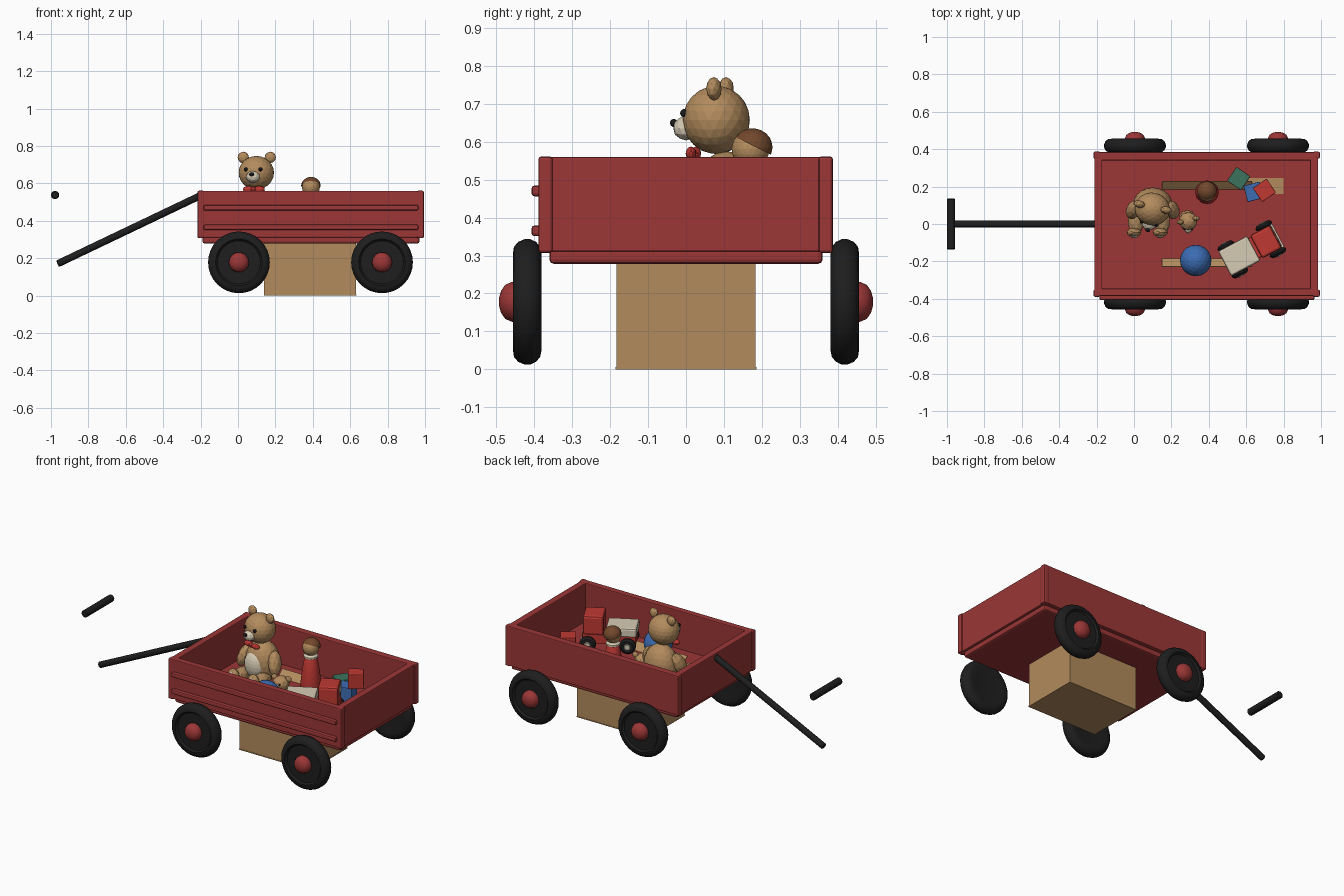
import bpy, bmesh, math
from mathutils import Vector, Matrix

if "Cube" in bpy.data.objects:
    bpy.data.objects.remove(bpy.data.objects["Cube"])


def mat(name, r, g, b):
    m = bpy.data.materials.new(name)
    m.diffuse_color = (r, g, b, 1)
    m.use_nodes = True
    m.node_tree.nodes["Principled BSDF"].inputs["Base Color"].default_value = m.diffuse_color
    return m


RED = mat("wagon red", 0.33, 0.037, 0.037)
TOY = mat("toy red", 0.52, 0.04, 0.032)
TAN = mat("tan", 0.45, 0.26, 0.11)
CREAM = mat("cream", 0.68, 0.6, 0.46)
BLUE = mat("blue", 0.045, 0.15, 0.45)
GREEN = mat("green", 0.045, 0.17, 0.11)
BROWN = mat("dark brown", 0.17, 0.065, 0.025)
BLACK = mat("black", 0.013, 0.013, 0.013)


def finish(name, bm, material, smooth=False):
    me = bpy.data.meshes.new(name)
    bmesh.ops.recalc_face_normals(bm, faces=bm.faces)
    bm.to_mesh(me)
    bm.free()
    ob = bpy.data.objects.new(name, me)
    bpy.context.collection.objects.link(ob)
    me.materials.append(material)
    if smooth:
        bpy.ops.object.select_all(action='DESELECT')
        ob.select_set(True)
        bpy.context.view_layer.objects.active = ob
        bpy.ops.object.shade_smooth_by_angle(angle=math.radians(35))
    return ob


def box(name, lo, hi, material, bevel=0.0, turn=0.0, tilt=0.0):
    """Box between two corners, turned about its own centre."""
    bm = bmesh.new()
    bmesh.ops.create_cube(bm, size=1)
    lo, hi = Vector(lo), Vector(hi)
    bmesh.ops.scale(bm, vec=hi - lo, verts=bm.verts)
    if bevel:
        bmesh.ops.bevel(bm, geom=bm.edges[:], offset=bevel, segments=2, profile=0.5, affect='EDGES')
    m = Matrix.Rotation(turn, 4, 'Z') @ Matrix.Rotation(tilt, 4, 'X')
    bm.transform(Matrix.Translation((lo + hi) / 2) @ m)
    return finish(name, bm, material)


def ball(name, c, r, material, sub=2, rot=None):
    """Faceted ellipsoid."""
    bm = bmesh.new()
    bmesh.ops.create_icosphere(bm, subdivisions=sub, radius=1)
    r = (r, r, r) if isinstance(r, (int, float)) else r
    bmesh.ops.scale(bm, vec=r, verts=bm.verts)
    bm.transform(Matrix.Translation(c) @ (rot or Matrix()))
    return finish(name, bm, material)


def lathe(name, profile, c, axis, material, n=32):
    """Spin (radius, height) points around an axis through c."""
    bm = bmesh.new()
    rings = [[bm.verts.new((r * math.cos(2 * math.pi * i / n), r * math.sin(2 * math.pi * i / n), h))
              for i in range(n)] for r, h in profile]
    for a, b in zip(rings, rings[1:]):
        for i in range(n):
            bm.faces.new((a[i], a[(i + 1) % n], b[(i + 1) % n], b[i]))
    bm.faces.new(rings[0])
    bm.faces.new(rings[-1])
    q = Vector((0, 0, 1)).rotation_difference(Vector(axis))
    bm.transform(Matrix.Translation(c) @ q.to_matrix().to_4x4())
    return finish(name, bm, material, True)


def rod(name, a, b, r, material, n=16):
    a, b = Vector(a), Vector(b)
    L, e = (b - a).length, r * 0.25
    return lathe(name, [(r - e, 0), (r, e), (r, L - e), (r - e, L)], a, (b - a).normalized(), material, n)


# Wagon tray
box("tray_base", (-0.19, -0.36, 0.278), (0.97, 0.36, 0.32), RED, 0.012)
box("front_wall", (-0.20, -0.385, 0.31), (0.98, -0.345, 0.56), RED, 0.005)
box("back_wall", (-0.20, 0.34, 0.31), (0.98, 0.385, 0.56), RED, 0.005)
box("left_wall", (-0.212, -0.36, 0.31), (-0.17, 0.36, 0.56), RED, 0.005)
box("right_wall", (0.942, -0.36, 0.31), (0.985, 0.36, 0.56), RED, 0.005)
for x in (-0.198, 0.975):
    for y in (-0.37, 0.368):
        box("corner_post", (x - 0.019, y - 0.019, 0.307), (x + 0.019, y + 0.019, 0.561), RED, 0.008)
for z in (0.365, 0.47):
    box("front_rail", (-0.185, -0.407, z - 0.014), (0.965, -0.375, z + 0.014), RED, 0.008)

# Wheels and hubs
tire = [(0.10, 0.004), (0.125, 0.0), (0.145, 0.004), (0.158, 0.015), (0.165, 0.03), (0.165, 0.045),
        (0.158, 0.062), (0.145, 0.073), (0.125, 0.076), (0.115, 0.064), (0.05, 0.064)]
hub = [(0.054, 0.06), (0.054, 0.078), (0.046, 0.096), (0.03, 0.107), (0.012, 0.112)]
for x in (0.005, 0.77):
    for s in (-1, 1):
        lathe("wheel", tire, (x, s * 0.38, 0.178), (0, s, 0), BLACK)
        lathe("wheel_hub", hub, (x, s * 0.38, 0.178), (0, s, 0), RED, 14)

# Handle shaft and grip
rod("handle_shaft", (-0.19, 0, 0.54), (-0.965, 0, 0.17), 0.019, BLACK)
rod("handle_grip", (-0.978, -0.137, 0.538), (-0.978, 0.137, 0.538), 0.022, BLACK)

# Cardboard box under the tray with flaps showing through the floor
box("carton", (0.138, -0.183, 0.003), (0.632, 0.183, 0.30), TAN)
box("carton_bottom", (0.138, -0.185, 0.0), (0.634, 0.185, 0.006), TAN)
for s in (-1, 1):
    box("carton_flap", (0.15, s * 0.203 - 0.035, 0.332), (0.63, s * 0.203 + 0.035, 0.336), TAN,
        tilt=s * 0.7)
box("carton_end_flap", (0.60, 0.16, 0.318), (0.80, 0.245, 0.324), TAN)

# Large teddy bear: body
ball("bear_body", (0.1, 0.105, 0.445), (0.105, 0.09, 0.13), TAN, 3)
ball("bear_belly", (0.085, 0.055, 0.435), (0.07, 0.055, 0.085), CREAM, 3)
for s in (-1, 1):
    ball("bear_arm", (0.1 + s * 0.105, 0.075, 0.465), (0.036, 0.045, 0.075), TAN, 2,
         Matrix.Rotation(-s * 0.3, 4, 'Y') @ Matrix.Rotation(-0.4, 4, 'X'))
    ball("bear_leg", (0.08 + s * 0.07, 0.02, 0.365), (0.043, 0.085, 0.043), TAN)
    ball("bear_foot", (0.07 + s * 0.07, -0.045, 0.372), (0.04, 0.026, 0.052), TAN)
    ball("bear_foot_pad", (0.07 + s * 0.07, -0.062, 0.372), (0.025, 0.013, 0.034), CREAM)

# Large teddy bear: head, turned slightly
HEAD = Vector((0.098, 0.08, 0.657))
TURN = Matrix.Rotation(-0.22, 4, 'Z')


def on_head(x, y, z):
    return HEAD + (TURN @ Vector((x, y, z)))


ball("bear_head", HEAD, (0.095, 0.088, 0.09), TAN, 3, TURN)
ball("bear_muzzle", on_head(0, -0.082, -0.022), (0.038, 0.034, 0.032), CREAM, 2, TURN)
ball("bear_nose", on_head(0, -0.115, -0.008), (0.014, 0.01, 0.011), BLACK, 2, TURN)
for s in (-1, 1):
    ball("bear_ear", on_head(s * 0.074, 0.01, 0.082), (0.031, 0.02, 0.031), TAN, 2, TURN)
    ball("bear_eye", on_head(s * 0.04, -0.078, 0.018), 0.011, BLACK)
    ball("bow_loop", on_head(s * 0.03, -0.062, -0.088), (0.03, 0.014, 0.018), TOY)
ball("bow_knot", on_head(0, -0.068, -0.088), 0.014, TOY)

# Small teddy lying low beside the large one
ball("small_bear_body", (0.285, 0.03, 0.35), (0.045, 0.045, 0.035), TAN)
ball("small_bear_head", (0.29, 0.015, 0.385), (0.05, 0.05, 0.045), TAN)
for s in (-1, 1):
    ball("small_bear_ear", (0.29 + s * 0.042, 0.02 + s * 0.01, 0.415), (0.02, 0.013, 0.02), TAN)
    ball("small_bear_eye", (0.29 + s * 0.02, -0.028, 0.395), 0.006, BLACK)
ball("small_bear_muzzle", (0.29, -0.032, 0.378), 0.018, CREAM)

# Peg doll
P = (0.39, 0.17, 0.32)
lathe("doll_body", [(0.06, 0), (0.062, 0.02), (0.05, 0.12), (0.036, 0.2), (0.025, 0.22)], P, (0, 0, 1), TOY, 20)
lathe("doll_collar", [(0.034, 0.195), (0.042, 0.2), (0.042, 0.21), (0.03, 0.22)], P, (0, 0, 1), CREAM, 20)
ball("doll_head", (0.39, 0.17, 0.58), (0.048, 0.05, 0.05), TAN, 3)
hair = ball("doll_hair", (0.39, 0.175, 0.585), (0.053, 0.053, 0.05), BROWN, 3)
bm = bmesh.new()
bm.from_mesh(hair.data)
bmesh.ops.bisect_plane(bm, geom=bm.verts[:] + bm.edges[:] + bm.faces[:], plane_co=(0.39, 0.175, 0.59),
                       plane_no=(0, -0.5, -1), clear_outer=True)
bm.to_mesh(hair.data)
bm.free()

# Rubber ball
ball("rubber_ball", (0.33, -0.195, 0.404), 0.084, BLUE, 3)


# Toy blocks
def block(name, c, size, turn, material):
    h = Vector((size, size, size)) / 2
    box(name, Vector(c) - h, Vector(c) + h, material, 0.004, turn)


block("green_block", (0.56, 0.243, 0.365), 0.09, -0.6, GREEN)
block("blue_block", (0.64, 0.172, 0.365), 0.09, 0.25, BLUE)
block("red_block", (0.697, 0.18, 0.457), 0.09, 0.6, TOY)

# Toy truck, built along x and then turned into place
PLACE = Matrix.Translation((0.63, -0.135, 0)) @ Matrix.Rotation(math.radians(28), 4, 'Z')
truck = [
    box("truck_chassis", (-0.16, -0.06, 0.365), (0.15, 0.06, 0.425), TOY, 0.006),
    box("truck_bed", (-0.165, -0.075, 0.42), (0.012, 0.075, 0.475), CREAM, 0.01),
    box("truck_cab", (0.025, -0.07, 0.42), (0.145, 0.07, 0.54), TOY, 0.014),
    box("truck_windscreen", (0.142, -0.05, 0.475), (0.148, 0.05, 0.52), CREAM),
    box("truck_bumper", (0.145, -0.07, 0.37), (0.16, 0.07, 0.39), CREAM, 0.004),
]
for x in (-0.115, 0.115):
    for s in (-1, 1):
        c = Vector((x, s * 0.065, 0.37))
        d = Vector((0, s, 0))
        truck.append(rod("truck_wheel", c, c + d * 0.032, 0.048, BLACK, 20))
        truck.append(rod("truck_wheel_hub", c + d * 0.03, c + d * 0.037, 0.02, CREAM, 12))
for ob in truck:
    ob.data.transform(PLACE)
